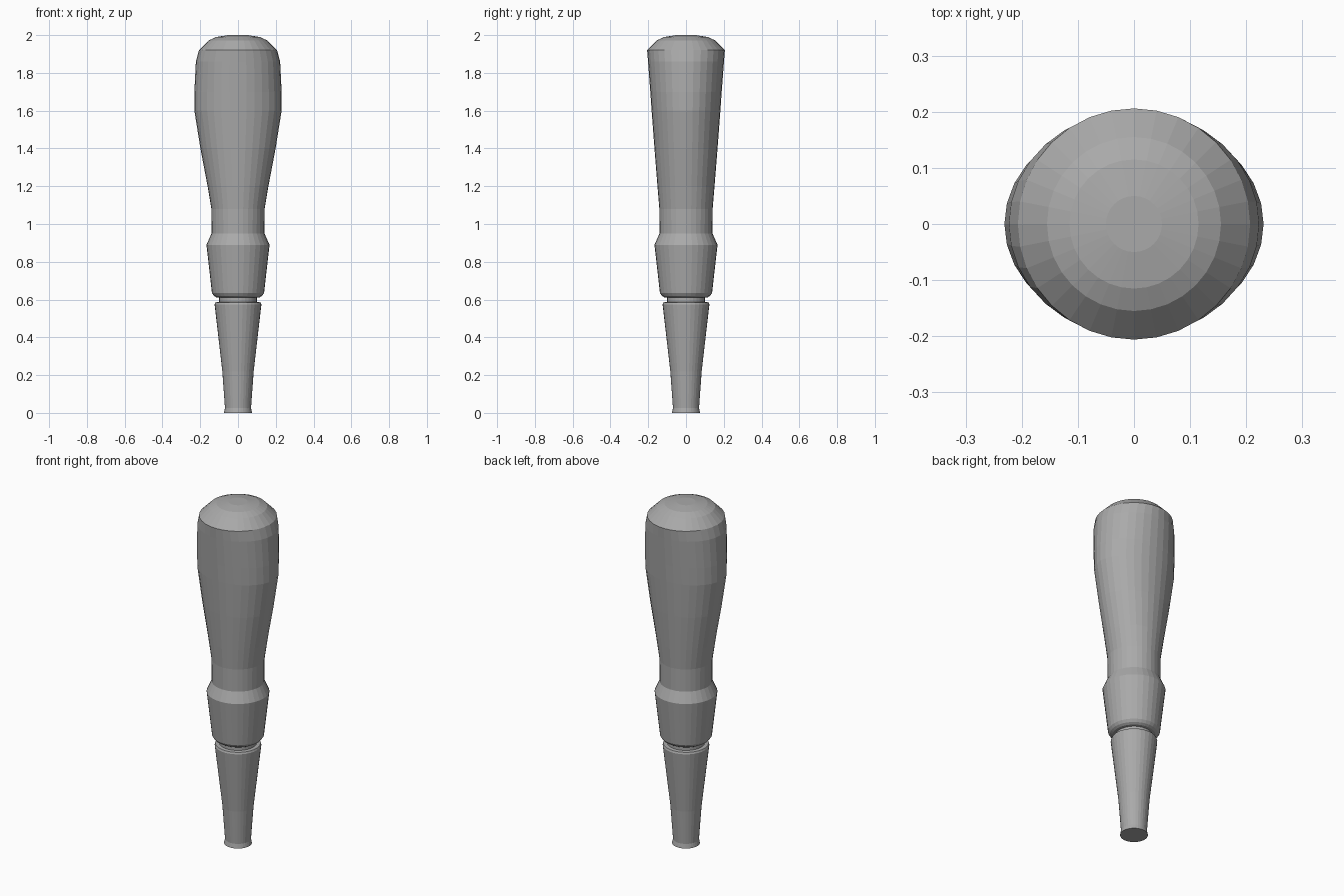
import bpy, bmesh, math

if "Cube" in bpy.data.objects:
    bpy.data.objects.remove(bpy.data.objects["Cube"])

SIDES = 32

mat = bpy.data.materials.new("plain grey")
mat.diffuse_color = (0.4, 0.4, 0.4, 1)
mat.use_nodes = True
mat.node_tree.nodes["Principled BSDF"].inputs["Base Color"].default_value = mat.diffuse_color


def lathe(name, profile):
    """Stack elliptical rings (z, x radius, y radius) and cap both ends."""
    bm = bmesh.new()
    rings = []
    for z, rx, ry in profile:
        rings.append([bm.verts.new((rx * math.cos(2 * math.pi * i / SIDES),
                                    ry * math.sin(2 * math.pi * i / SIDES), z))
                      for i in range(SIDES)])
    for a, b in zip(rings, rings[1:]):
        for i in range(SIDES):
            j = (i + 1) % SIDES
            bm.faces.new((a[i], a[j], b[j], b[i]))
    bm.faces.new(rings[0][::-1])
    bm.faces.new(rings[-1])
    me = bpy.data.meshes.new(name)
    bm.to_mesh(me)
    bm.free()
    me.materials.append(mat)
    ob = bpy.data.objects.new(name, me)
    bpy.context.collection.objects.link(ob)
    return ob


def rounds(points):
    return [(z, r, r) for z, r in points]


# Whole turned handle: tapered tip, groove, collar, flattened grip, domed end
tip = [(0, .074), (.025, .069), (.22, .083), (.575, .124), (.585, .12)]
groove = [(.587, .10), (.61, .10), (.612, .115)]
collar = [(.62, .128), (.635, .138), (.89, .167), (.95, .14)]
grip = [(1.08, .141, .141), (1.2, .161, .151), (1.4, .199, .167),
        (1.6, .231, .182), (1.7, .231, .189), (1.86, .223, .201), (1.92, .207, .206)]
dome = [(1.972, .155), (1.99, .115), (2.0, .05)]
lathe("turned_handle", rounds(tip + groove + collar) + grip + rounds(dome))
